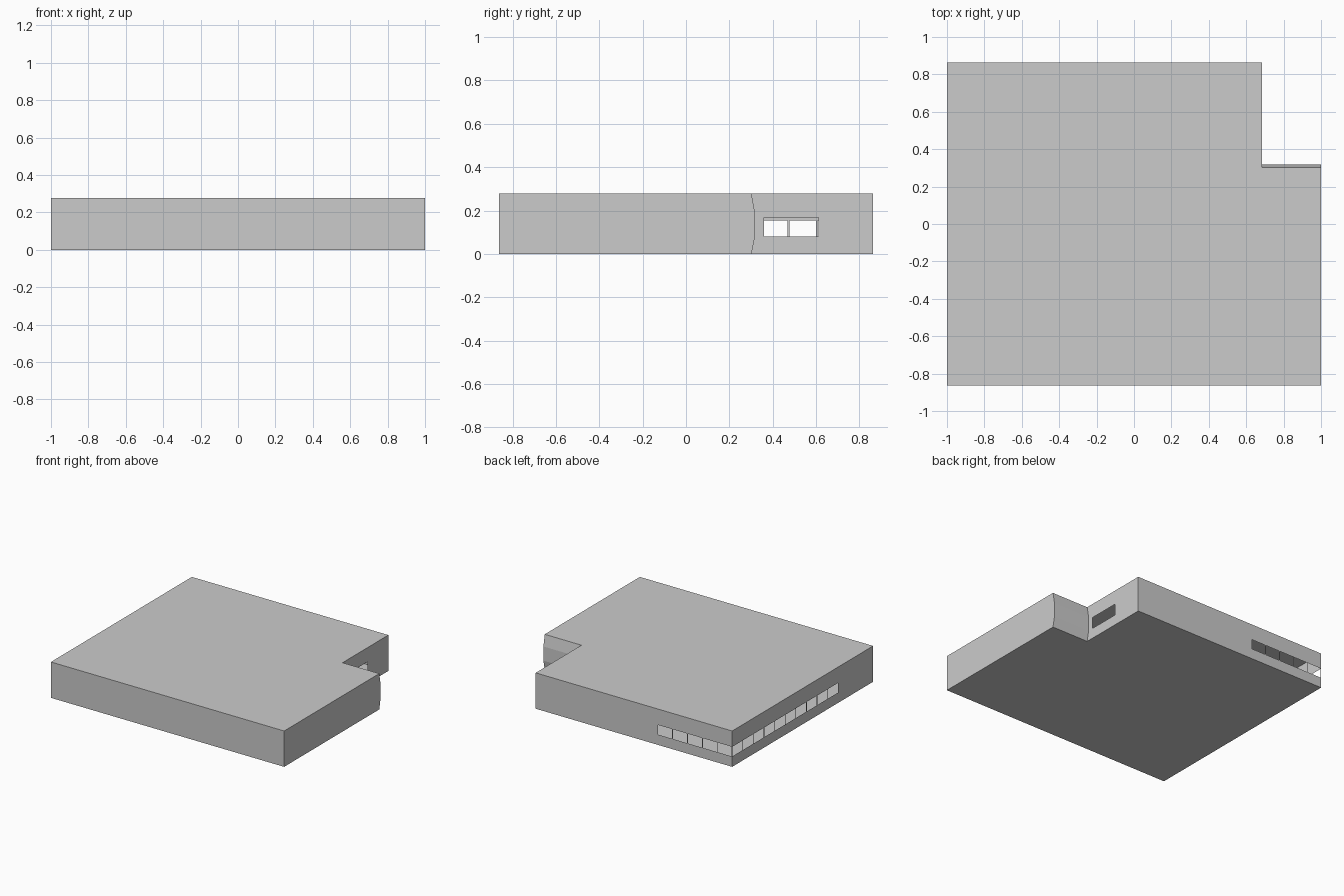
import bpy, bmesh

if "Cube" in bpy.data.objects:
    bpy.data.objects.remove(bpy.data.objects["Cube"])

H = 0.278            # wall height
X, Y = 1.0, 0.863    # half extents
NX, NY = 0.685, 0.302  # inner corner of the notch
BAR = 0.008          # window bar width


def make(name, polys):
    bm = bmesh.new()
    for p in polys:
        bm.faces.new([bm.verts.new(c) for c in p])
    bmesh.ops.remove_doubles(bm, verts=bm.verts, dist=1e-5)
    mesh = bpy.data.meshes.new(name)
    bm.to_mesh(mesh)
    bm.free()
    ob = bpy.data.objects.new(name, mesh)
    bpy.context.collection.objects.link(ob)
    return ob


def wall(name, a, b, windows=()):
    """Thin wall from a to b (seen from outside, left to right) with open windows (u0, u1, z0, z1)."""
    length = ((b[0] - a[0]) ** 2 + (b[1] - a[1]) ** 2) ** 0.5
    us = sorted({0, length, *[u for w in windows for u in w[:2]]})
    zs = sorted({0, H, *[z for w in windows for z in w[2:]]})

    def pt(u, z):
        t = u / length
        return (a[0] + (b[0] - a[0]) * t, a[1] + (b[1] - a[1]) * t, z)

    polys = []
    for u0, u1 in zip(us, us[1:]):
        for z0, z1 in zip(zs, zs[1:]):
            u, z = (u0 + u1) / 2, (z0 + z1) / 2
            if not any(w[0] < u < w[1] and w[2] < z < w[3] for w in windows):
                polys.append([pt(u0, z0), pt(u1, z0), pt(u1, z1), pt(u0, z1)])
    return make(name, polys)


def strip(start, pitch, count):
    """Row of panes separated by thin bars."""
    return [(start + i * pitch + BAR / 2, start + (i + 1) * pitch - BAR / 2, 0.08, 0.155)
            for i in range(count)]


# roof and floor slabs
outline = [(-X, -Y), (X, -Y), (X, NY), (NX, NY), (NX, Y), (-X, Y)]
make("roof", [[(x, y, H) for x, y in outline]])
make("floor", [[(x, y, 0) for x, y in reversed(outline)]])

# plain front wall, and back and left walls with ribbon windows meeting at the corner
wall("front_wall", (-X, -Y), (X, -Y))
wall("back_wall", (NX, Y), (-X, Y), strip(NX + X - 0.64, 0.128, 5))
wall("left_wall", (-X, Y), (-X, -Y), strip(0, 0.13, 10))

# notch side wall with a single opening
wall("notch_side_wall", (NX, NY), (NX, Y), [(0.36 - NY, 0.61 - NY, 0.08, 0.168)])

# bowed notch wall and the right wall whose end follows it
bow = [(NY, 0), (NY + 0.016, 0.08), (NY + 0.016, 0.19), (NY, H)]
make("bowed_notch_wall", [[(X, y0, z0), (NX, y0, z0), (NX, y1, z1), (X, y1, z1)]
                          for (y0, z0), (y1, z1) in zip(bow, bow[1:])])
make("right_wall", [[(X, -Y, 0)] + [(X, y, z) for y, z in bow] + [(X, -Y, H)]])
